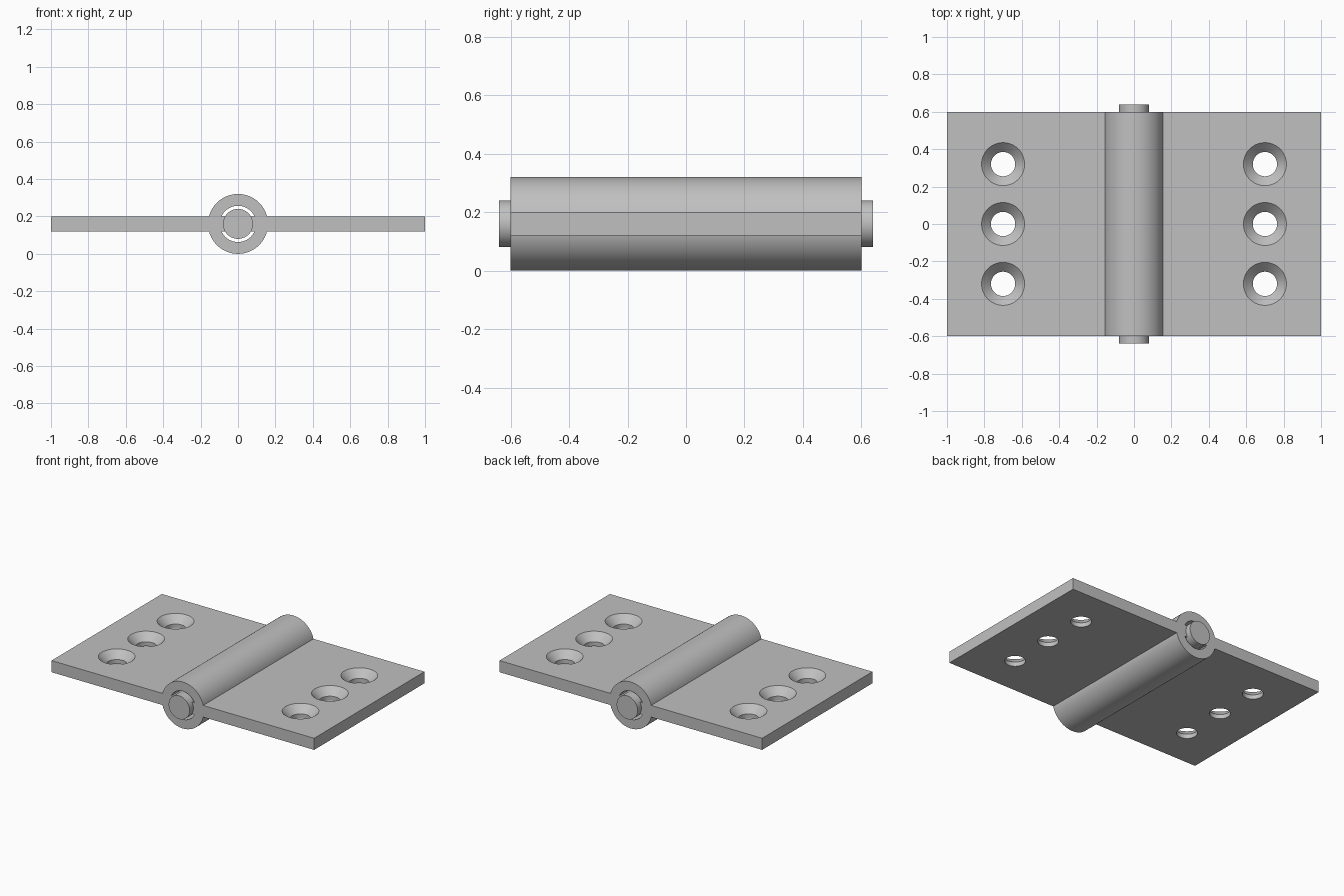
import bpy
import bmesh
from math import cos, sin, tau, radians
from mathutils import Matrix, Vector

cube = bpy.data.objects.get("Cube")
if cube:
    bpy.data.objects.remove(cube, do_unlink=True)

# Dimensions
AXIS_Z = 0.16          # height of the pin axis
LENGTH = 1.2           # hinge length along y
LEAF_BOTTOM, LEAF_TOP = 0.12, 0.20
BARREL_R, BORE_R, PIN_R = 0.16, 0.097, 0.08
HOLE_R, SINK_R, SINK_DEPTH = 0.065, 0.115, 0.05

steel = bpy.data.materials.new("grey_steel")
GREY = (0.53, 0.53, 0.53, 1)
steel.diffuse_color = GREY
steel.use_nodes = True
steel.node_tree.nodes["Principled BSDF"].inputs["Base Color"].default_value = GREY


def finish(name, bm):
    bmesh.ops.recalc_face_normals(bm, faces=bm.faces)
    mesh = bpy.data.meshes.new(name)
    bm.to_mesh(mesh)
    bm.free()
    mesh.materials.append(steel)
    obj = bpy.data.objects.new(name, mesh)
    bpy.context.collection.objects.link(obj)
    return obj


def lathe(name, profile, matrix, closed=False, steps=96):
    """Turn (radius, height) points about z; closed loops make tubes."""
    bm = bmesh.new()
    rings = [[bm.verts.new((r * cos(tau * i / steps), r * sin(tau * i / steps), h))
              for i in range(steps)] for r, h in profile]
    pairs = list(zip(rings, rings[1:]))
    if closed:
        pairs.append((rings[-1], rings[0]))
    else:
        bm.faces.new(rings[0])
        bm.faces.new(rings[-1])
    for a, b in pairs:
        for i in range(steps):
            j = (i + 1) % steps
            bm.faces.new((a[i], a[j], b[j], b[i]))
    bm.transform(matrix)
    return finish(name, bm)


def combine(target, tool, operation):
    mod = target.modifiers.new(operation.lower(), "BOOLEAN")
    mod.operation = operation
    mod.solver = "EXACT"
    mod.object = tool
    bpy.context.view_layer.objects.active = target
    bpy.ops.object.modifier_apply(modifier=mod.name)
    bpy.data.objects.remove(tool, do_unlink=True)


# Both leaves as one flat plate
bm = bmesh.new()
bmesh.ops.create_cube(bm, size=1)
bmesh.ops.scale(bm, vec=(2, LENGTH, LEAF_TOP - LEAF_BOTTOM), verts=bm.verts)
bmesh.ops.translate(bm, vec=(0, 0, AXIS_Z), verts=bm.verts)
body = finish("leaves_and_barrel", bm)

# Hollow barrel joined to the leaves
along_y = Matrix.Translation((0, 0, AXIS_Z)) @ Matrix.Rotation(radians(90), 4, "X")
half = LENGTH / 2
barrel = lathe("barrel", [(BORE_R, -half), (BARREL_R, -half),
                          (BARREL_R, half), (BORE_R, half)], along_y, closed=True)
combine(body, barrel, "UNION")

# Countersunk screw holes, three in each leaf
OVER = 0.03
sink = [(HOLE_R, LEAF_BOTTOM - OVER), (HOLE_R, LEAF_TOP - SINK_DEPTH),
        (SINK_R + OVER, LEAF_TOP + OVER)]
for x in (-0.7, 0.7):
    for y in (-0.32, 0, 0.32):
        cutter = lathe("hole_cutter", sink, Matrix.Translation((x, y, 0)), steps=64)
        combine(body, cutter, "DIFFERENCE")

# Pin, standing out a little at both ends
pin = lathe("hinge_pin", [(PIN_R, -half - 0.04), (PIN_R, half + 0.04)], along_y)

# Smooth round walls, keep edges crisp
bpy.ops.object.select_all(action="DESELECT")
for obj in (body, pin):
    obj.select_set(True)
bpy.context.view_layer.objects.active = body
bpy.ops.object.shade_smooth_by_angle(angle=radians(30))
